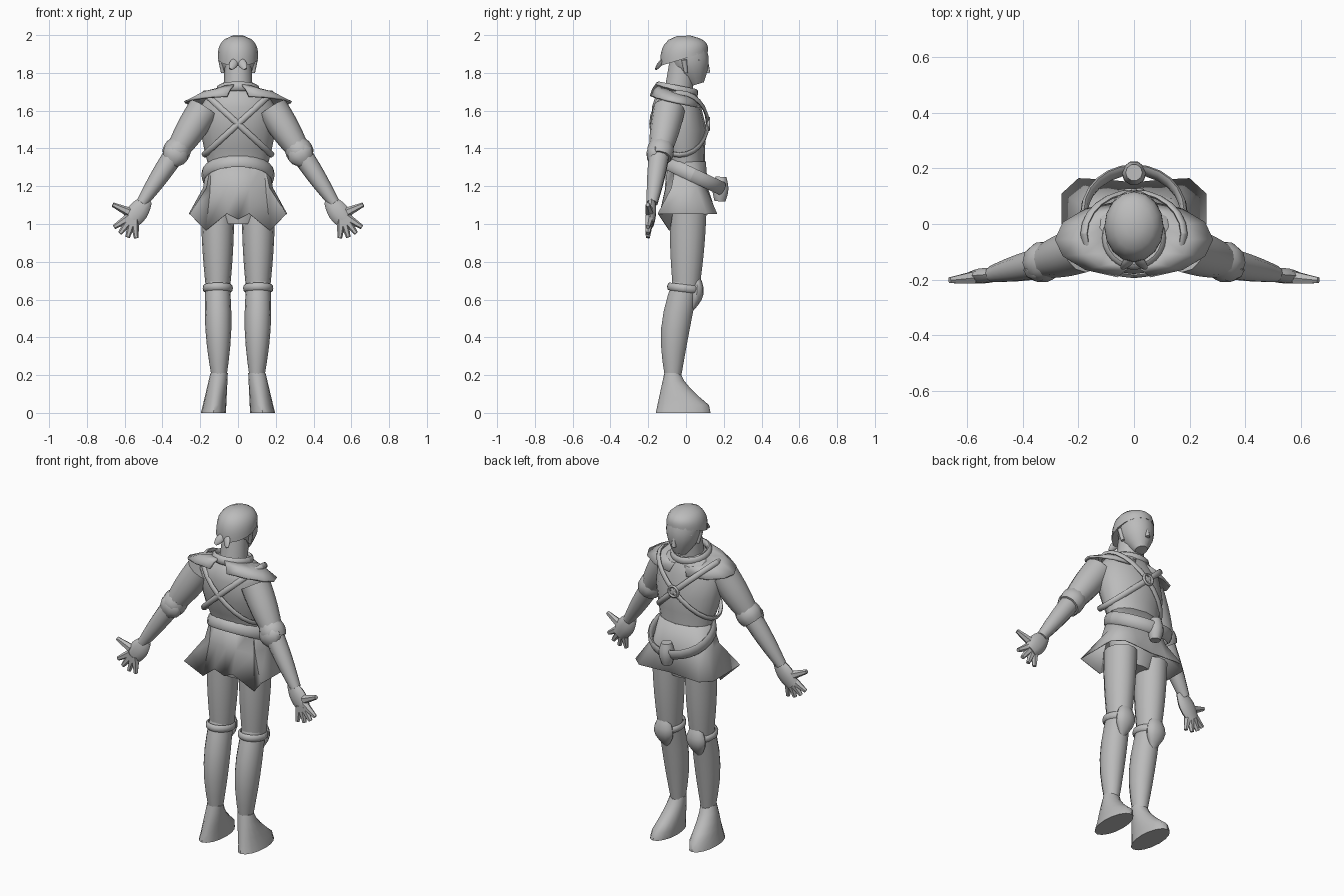
import bpy, bmesh, math
from mathutils import Vector, Matrix

cube = bpy.data.objects.get("Cube")
if cube:
    bpy.data.objects.remove(cube, do_unlink=True)

shade = .5
grey = bpy.data.materials.new("plain grey")
grey.use_nodes = True
grey.diffuse_color = (shade, shade, shade, 1)
grey.node_tree.nodes["Principled BSDF"].inputs["Base Color"].default_value = grey.diffuse_color


def finish(name, bm, mirror=False, thick=0):
    """Turn a bmesh into a smooth-shaded object."""
    bmesh.ops.recalc_face_normals(bm, faces=bm.faces)
    mesh = bpy.data.meshes.new(name)
    bm.to_mesh(mesh)
    bm.free()
    mesh.materials.append(grey)
    ob = bpy.data.objects.new(name, mesh)
    bpy.context.collection.objects.link(ob)
    if thick:
        ob.modifiers.new("thickness", "SOLIDIFY").thickness = thick
    if mirror:
        ob.modifiers.new("mirror", "MIRROR")
    bpy.ops.object.select_all(action="DESELECT")
    ob.select_set(True)
    bpy.context.view_layer.objects.active = ob
    bpy.ops.object.shade_smooth_by_angle(angle=math.radians(45))


def turn(i, count):
    """Cosine and sine of one step around a circle."""
    angle = math.tau * i / count
    return math.cos(angle), math.sin(angle)


def bridge(name, rings, caps=True, closed=True, **options):
    """Skin a list of equally long point rows."""
    bm = bmesh.new()
    rows = [[bm.verts.new(p) for p in ring] for ring in rings]
    n = len(rows[0])
    for a, b in zip(rows, rows[1:]):
        for i in range(n if closed else n - 1):
            j = (i + 1) % n
            bm.faces.new((a[i], a[j], b[j], b[i]))
    if caps:
        bm.faces.new(rows[0])
        bm.faces.new(rows[-1])
    finish(name, bm, **options)


def oval(x, y, z, width, depth, slope=0, sides=16):
    """Ellipse of points, rising towards +y by slope."""
    return [(x + width * c, y + depth * s, z + slope * depth * s)
            for c, s in (turn(i, sides) for i in range(sides))]


def limb(name, start, end, radii, bulge=0, bow=0, depth=1, sides=10, mirror=True):
    """Tapered tube that swells in the middle and bows along y."""
    start, end = Vector(start), Vector(end)
    along = (end - start).normalized()
    across = along.cross(Vector((0, 1, 0))).normalized()
    out = across.cross(along) * depth
    steps = 6
    rings = []
    for k in range(steps + 1):
        t = k / steps
        swell = math.sin(math.pi * t)
        centre = start.lerp(end, t) + Vector((0, bow * swell, 0))
        radius = radii[0] + (radii[1] - radii[0]) * t + bulge * swell
        rings.append([centre + radius * (across * c + out * s)
                      for c, s in (turn(i, sides) for i in range(sides))])
    bridge(name, rings, mirror=mirror)


def band(name, centre, u, v, width, depth, mirror=False):
    """Rounded strap around the ellipse spanned by u and v."""
    centre, u, v = Vector(centre), Vector(u), Vector(v)
    side = u.cross(v).normalized()
    count, section = 24, 8
    rings = []
    for i in range(count + 1):
        c, s = turn(i, count)
        spoke = u * c + v * s
        out = spoke.normalized()
        rings.append([centre + spoke + out * depth * p + side * width * q
                      for p, q in (turn(k, section) for k in range(section))])
    bridge(name, rings, caps=False, mirror=mirror)


# torso: height, y, half width, half depth
body = [(1, 0, .1, .08), (1.1, 0, .16, .1), (1.3, 0, .155, .1), (1.4, -.02, .18, .12),
        (1.5, -.03, .2, .14), (1.62, -.05, .2, .13), (1.68, -.05, .16, .11), (1.72, -.05, .08, .08)]
bridge("torso", [oval(0, y, z, w, d) for z, y, w, d in body])

# head
limb("neck", start=(0, -.045, 1.66), end=(0, -.02, 1.86), radii=(.08, .07), mirror=False)
limb("face", start=(0, .06, 1.74), end=(0, .005, 1.92), radii=(.035, .098), bulge=.022, depth=1.06,
     sides=14, mirror=False)
limb("nose", start=(0, .11, 1.86), end=(0, .115, 1.8), radii=(.008, .014), mirror=False)
limb("brow", start=(.01, .105, 1.86), end=(.08, .06, 1.87), radii=(.01, .01), bow=.01)
limb("ear", start=(.09, -.01, 1.87), end=(.08, 0, 1.8), radii=(.015, .01))

# head wrap: straight sides under a flat crown, rim rising to the forehead
wrap = []
for k in range(8):
    t = k / 7.2
    size = math.sqrt(1 - t ** 3)
    wrap.append(oval(0, -.01, 1.875 + .125 * t, .107 * size, .127 * size, slope=.3 * (1 - t)))
bridge("head_wrap", wrap)
limb("wrap_tail", start=(.01, -.12, 1.87), end=(.04, -.16, 1.82), radii=(.015, .01), bulge=.01, depth=.5)

# legs
limb("thigh", start=(.108, .012, 1.08), end=(.106, 0, .64), radii=(.088, .062), bulge=.006,
     depth=1.13, sides=14)
limb("shin", start=(.108, 0, .7), end=(.1, -.07, .18), radii=(.063, .038),
     bulge=.018, bow=-.022, depth=1.12, sides=14)
band("knee_strap", centre=(.107, -.01, .66), u=(.07, 0, 0), v=(0, .08, -.01),
     width=.02, depth=.01, mirror=True)
limb("knee_pad", start=(.107, .055, .73), end=(.109, .03, .54), radii=(.025, .012),
     bulge=.042, bow=.015, depth=.6, sides=12)

# boots: the toe runs forward as the height falls
boot = []
for k in range(6):
    t = k / 5
    heel = -.115 - .045 * t
    toe = -.03 + .16 * min(1, t * 1.2) ** 1.4
    boot.append(oval(.1 + .03 * t, (heel + toe) / 2, .21 * (1 - t), .046 + .02 * t, (toe - heel) / 2))
bridge("boot", boot, mirror=True)

# arms
limb("upper_arm", start=(.18, -.09, 1.61), end=(.34, -.14, 1.36), radii=(.085, .053), bulge=.008, sides=12)
limb("forearm", start=(.33, -.14, 1.38), end=(.51, -.18, 1.11), radii=(.056, .03), bulge=.005)
limb("elbow_cuff", start=(.3, -.13, 1.42), end=(.35, -.14, 1.35), radii=(.063, .063), bulge=.01)
limb("elbow_guard", start=(.29, -.16, 1.44), end=(.37, -.17, 1.3), radii=(.01, .01), bulge=.06, depth=.65)

# hands: fingers fan out around the palm
limb("palm", start=(.48, -.18, 1.13), end=(.58, -.19, 1), radii=(.03, .04), bulge=.02, depth=.5)
palm = Vector((.55, -.19, 1.05))
fan = {"thumb": 25, "first_finger": -32, "second_finger": -53, "third_finger": -74, "little_finger": -95}
for name, degrees in fan.items():
    a = math.radians(degrees)
    reach = Vector((math.cos(a), -.1, math.sin(a)))
    limb(name, start=palm + reach * .03, end=palm + reach * .125, radii=(.025, .012), sides=6)

# flared skirt: x, y and drop of each hem corner on one side
half = [(0, .15, 0), (.1, .16, 0), (.2, .165, 0), (.26, .11, 0), (.26, 0, 0),
        (.255, -.15, 0), (.17, -.09, .09), (.06, -.14, 0), (0, -.13, .03)]
hem = [Vector((x, y, 1.055 - drop)) for x, y, drop in half]
hem += [Vector((-p.x, p.y, p.z)) for p in hem[-2:0:-1]]
waist, hips = [], []
for p in hem:
    a = math.atan2(p.x, p.y)
    top = Vector((.16 * math.sin(a), .105 * math.cos(a), 1.33))
    waist.append(top)
    hips.append(top.lerp(p, .25) - Vector((0, 0, .07)))
bridge("skirt", [waist, hips, hem], caps=False, thick=.006)

# shoulder mantle and collar
mantle = []
for width, depth, height in ((.11, .11, 1.71), (.2, .125, 1.69), (.285, .14, 1.65)):
    sweep = [math.radians(12 + 26 * k) for k in range(7)]
    mantle.append([(width * math.sin(a), depth * math.cos(a) - .055, height - .03 * math.cos(a))
                   for a in sweep])
bridge("mantle", mantle, caps=False, closed=False, mirror=True, thick=.012)
band("collar", centre=(0, -.05, 1.71), u=(.1, 0, 0), v=(0, .1, -.02), width=.025, depth=.015)

# crossed harness with a chest ring
band("harness_strap", centre=(0, -.035, 1.53), u=(.18, 0, .165), v=(0, .15, 0),
     width=.016, depth=.01, mirror=True)
band("chest_ring", centre=(0, .12, 1.53), u=(.03, 0, 0), v=(0, 0, .03), width=.008, depth=.008)

# slanted belt and pouch
band("hip_belt", centre=(0, .035, 1.26), u=(.18, 0, 0), v=(0, .16, -.075), width=.036, depth=.014)
limb("pouch", start=(0, .18, 1.12), end=(0, .185, 1.25), radii=(.03, .03), bulge=.014, mirror=False)
